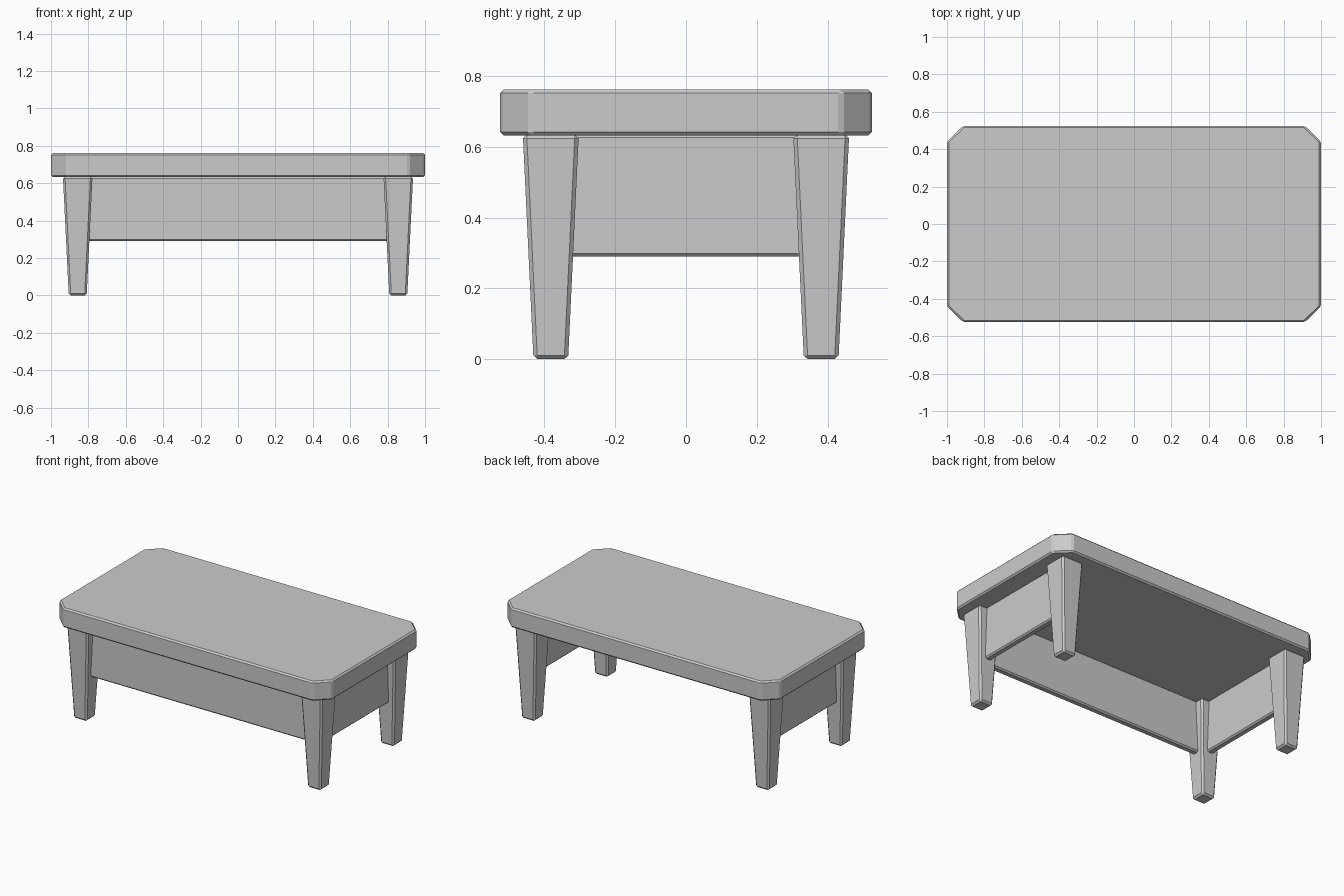
import bpy, bmesh

if "Cube" in bpy.data.objects:
    bpy.data.objects.remove(bpy.data.objects["Cube"])


def loft(name, lower, upper, z0, z1, bevel):
    """Solid between two matching outlines, with a small chamfer on all edges."""
    bm = bmesh.new()
    lo = [bm.verts.new((x, y, z0)) for x, y in lower]
    hi = [bm.verts.new((x, y, z1)) for x, y in upper]
    n = len(lo)
    bm.faces.new(lo[::-1])
    bm.faces.new(hi)
    for i in range(n):
        j = (i + 1) % n
        bm.faces.new((lo[i], lo[j], hi[j], hi[i]))
    bmesh.ops.recalc_face_normals(bm, faces=bm.faces)
    mesh = bpy.data.meshes.new(name)
    bm.to_mesh(mesh)
    bm.free()
    obj = bpy.data.objects.new(name, mesh)
    bpy.context.collection.objects.link(obj)
    mod = obj.modifiers.new("edge_chamfer", 'BEVEL')
    mod.width = bevel
    mod.segments = 1
    mod.limit_method = 'ANGLE'
    mod.angle_limit = 0.5
    return obj


def rect(cx, cy, hx, hy):
    return [(cx - hx, cy - hy), (cx + hx, cy - hy),
            (cx + hx, cy + hy), (cx - hx, cy + hy)]


LEG_X, LEG_Y = 0.857, 0.382
TOP_Z0, TOP_Z1 = 0.632, 0.762

# Table top with cut corners
X, Y, CX, CY = 1.0, 0.525, 0.913, 0.44
outline = [(-CX, -Y), (CX, -Y), (X, -CY), (X, CY),
           (CX, Y), (-CX, Y), (-X, CY), (-X, -CY)]
loft("table_top", outline, outline, TOP_Z0, TOP_Z1, 0.01)

# Four tapered legs
for sx, side in ((-1, "left"), (1, "right")):
    for sy, end in ((-1, "front"), (1, "back")):
        cx, cy = sx * LEG_X, sy * LEG_Y
        loft(f"{end}_{side}_leg", rect(cx, cy, 0.048, 0.049),
             rect(cx, cy, 0.079, 0.079), 0.0, TOP_Z0 + 0.003, 0.011)

# Apron panels on the front and both sides; the back is open
panel = rect(0, -LEG_Y, LEG_X - 0.03, 0.023)
loft("front_panel", panel, panel, 0.29, TOP_Z0 + 0.003, 0.009)
for sx, side in ((-1, "left"), (1, "right")):
    panel = rect(sx * LEG_X, 0, 0.023, LEG_Y - 0.03)
    loft(f"{side}_panel", panel, panel, 0.29, TOP_Z0 + 0.003, 0.009)
